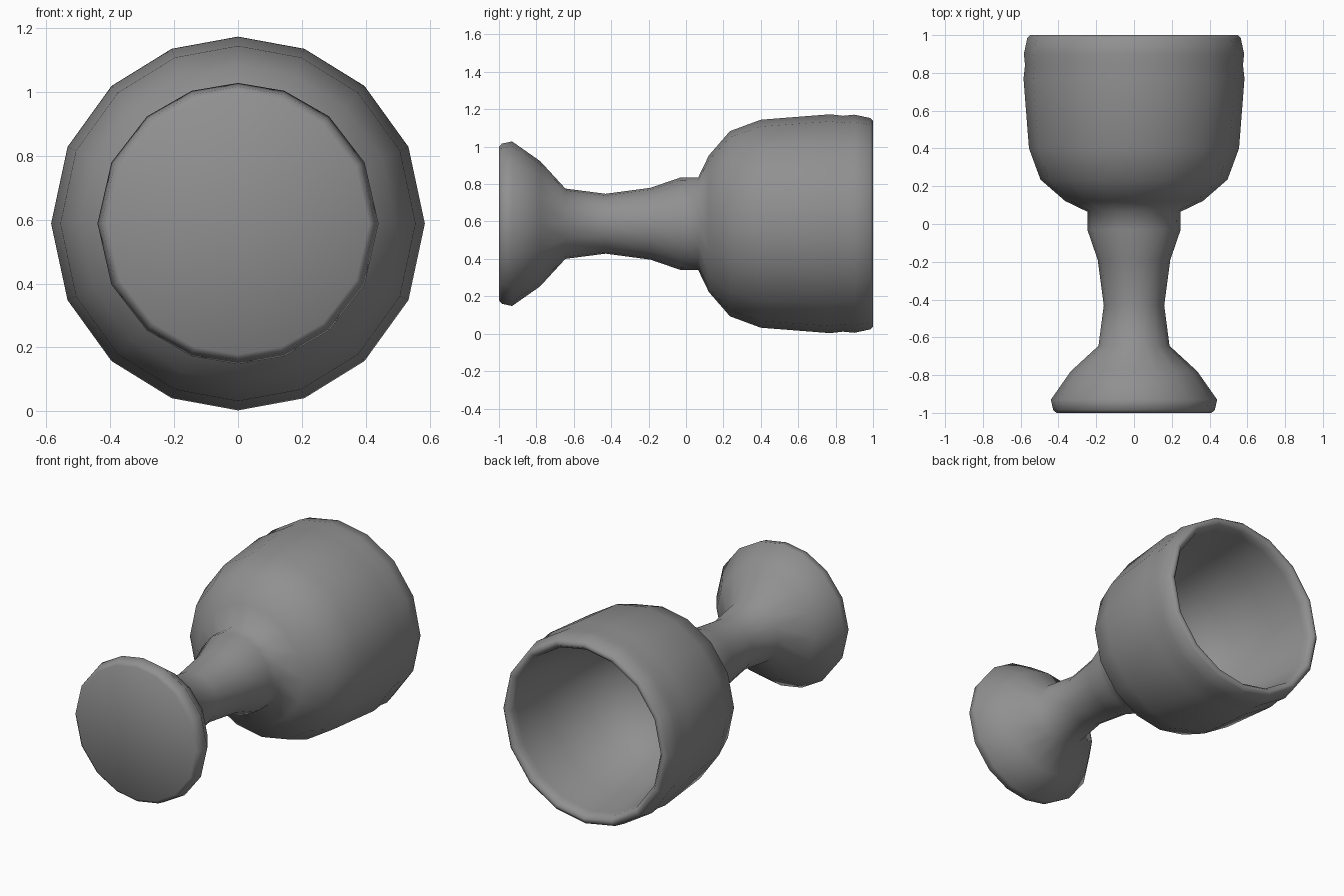
import bpy, bmesh, math

if "Cube" in bpy.data.objects:
    bpy.data.objects.remove(bpy.data.objects["Cube"])

SIDES = 16
CENTRE_Z = 0.588

# Goblet profile as (y, radius): foot, stem, bowl outside, lip, bowl inside
profile = [
    (-0.995, 0.0), (-1.0, 0.41), (-0.985, 0.428), (-0.93, 0.44), (-0.78, 0.335),
    (-0.645, 0.188), (-0.43, 0.16), (-0.19, 0.192), (-0.03, 0.247), (0.065, 0.247),
    (0.122, 0.365), (0.235, 0.495), (0.40, 0.556), (0.77, 0.585), (0.84, 0.577),
    (0.90, 0.583), (0.985, 0.565), (1.0, 0.55), (1.0, 0.53), (0.975, 0.51),
    (0.94, 0.505), (0.70, 0.475), (0.42, 0.40), (0.25, 0.27), (0.16, 0.0),
]


def lathe(name, points):
    """Revolve a profile around y, with the slightly uneven side spacing."""
    bm = bmesh.new()
    rings = []
    for y, r in points:
        ring = []
        warp = math.radians(2.4 if y > 0 else 4.6)
        for i in range(SIDES if r else 1):
            t = 2 * math.pi * i / SIDES
            t -= warp * math.sin(2 * t)
            ring.append(bm.verts.new((r * math.sin(t), y, CENTRE_Z + r * math.cos(t))))
        rings.append(ring)
    for a, b in zip(rings, rings[1:]):
        for i in range(SIDES):
            j = (i + 1) % SIDES
            corners = [a[i % len(a)], a[j % len(a)], b[j % len(b)], b[i % len(b)]]
            bm.faces.new(list(dict.fromkeys(corners)))
    bmesh.ops.recalc_face_normals(bm, faces=bm.faces)
    mesh = bpy.data.meshes.new(name)
    bm.to_mesh(mesh)
    bm.free()
    obj = bpy.data.objects.new(name, mesh)
    bpy.context.collection.objects.link(obj)
    return obj


# Goblet lying on its side, foot facing the front
goblet = lathe("goblet", profile)
bpy.context.view_layer.objects.active = goblet
goblet.select_set(True)
bpy.ops.object.shade_smooth_by_angle(angle=math.radians(80))

# Dark grey finish
grey = bpy.data.materials.new("dark_grey")
grey.diffuse_color = (0.28, 0.28, 0.28, 1)
grey.use_nodes = True
grey.node_tree.nodes["Principled BSDF"].inputs["Base Color"].default_value = grey.diffuse_color
goblet.data.materials.append(grey)
